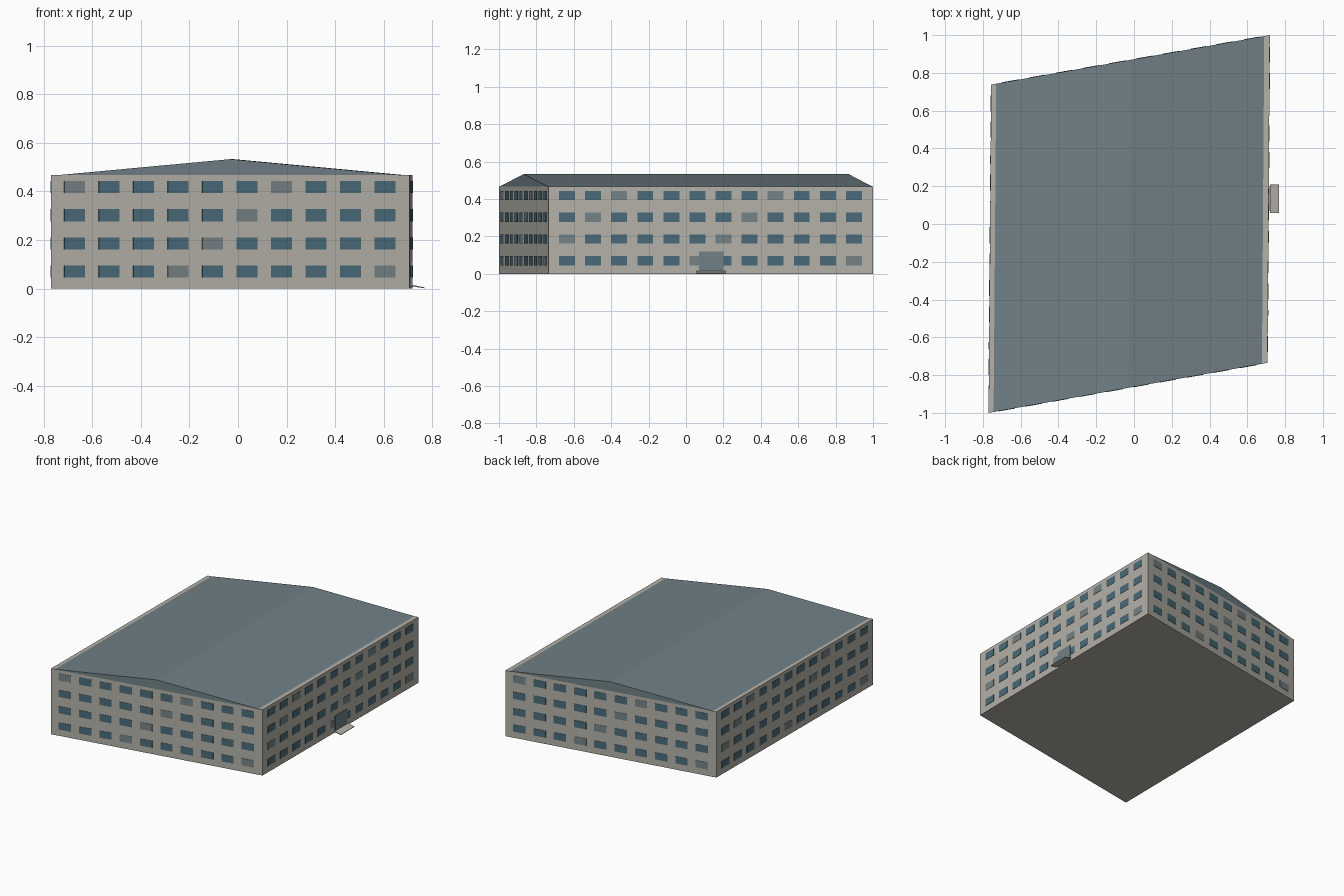
import bpy
from mathutils import Vector

if "Cube" in bpy.data.objects:
    bpy.data.objects.remove(bpy.data.objects["Cube"], do_unlink=True)


def material(name, r, g, b):
    """Flat colour given as 0-255 sRGB, stored as linear."""
    rgba = [((c / 255 + 0.055) / 1.055) ** 2.4 for c in (r, g, b)] + [1]
    mat = bpy.data.materials.new(name)
    mat.use_nodes = True
    mat.diffuse_color = rgba
    mat.node_tree.nodes["Principled BSDF"].inputs["Base Color"].default_value = rgba
    return mat


WALL = material("warm grey render", 180, 177, 168)
ROOF = material("slate blue roof", 112, 128, 134)
GLASS = material("blue glass", 74, 107, 121)
PALE_GLASS = material("pale glass", 117, 130, 134)


def mesh_object(name, verts, faces, mats, indices=None):
    mesh = bpy.data.meshes.new(name)
    mesh.from_pydata(verts, [], faces)
    for mat in mats:
        mesh.materials.append(mat)
    if indices:
        mesh.polygons.foreach_set("material_index", indices)
    mesh.update()
    obj = bpy.data.objects.new(name, mesh)
    bpy.context.collection.objects.link(obj)
    return obj


def prism_faces(n, start=0):
    """Faces joining ring start..start+n-1 to the ring after it, with caps."""
    a, b = range(start, start + n), range(start + n, start + 2 * n)
    sides = [(a[i], a[(i + 1) % n], b[(i + 1) % n], b[i]) for i in range(n)]
    return sides + [tuple(reversed(a)), tuple(b)]


def wall_plate(p, q, t0, t1, z0, z1, proud):
    """Two matching rings for a thin plate on the wall from p to q."""
    out = Vector((q.y - p.y, p.x - q.x, 0)).normalized() * proud
    ring = [p.lerp(q, t) + Vector((0, 0, z))
            for t, z in ((t0, z0), (t1, z0), (t1, z1), (t0, z1))]
    return ring + [v + out for v in ring]


EAVE, RIDGE = 0.467, 0.533
UP = Vector((0, 0, EAVE))

# Skewed four-sided body, corners anticlockwise from front left
corners = [Vector(c) for c in ((-0.77, -1, 0), (0.707, -0.735, 0),
                               (0.719, 1, 0), (-0.756, 0.738, 0))]
mesh_object("building_body", corners + [c + UP for c in corners],
            prism_faces(4), [WALL])

# Shallow gabled roof, set in slightly from the long walls
a, b, c, d = corners
rise = Vector((0, 0, RIDGE))
rings = []
for left, right in ((a, b), (d, c)):
    rings += [left.lerp(right, 0.018) + UP, left.lerp(right, 0.98) + UP,
              left.lerp(right, 0.5) + rise]
mesh_object("gabled_roof", rings, prism_faces(3), [ROOF])

# Windows: four floors on each wall, with a diagonal run of pale panes
walls = [("front", a, b, 10, 0.066, 0.931, 0.029, 3),
         ("left", b, c, 12, 0.057, 0.941, 0.0245, 5),
         ("back", c, d, 10, 0.066, 0.931, 0.029, 3),
         ("right", d, a, 12, 0.057, 0.941, 0.0245, 5)]
for side, p, q, columns, first, last, half, shift in walls:
    verts, faces, indices = [], [], []
    for row in range(4):
        z = 0.07 + row * 0.116
        for col in range(columns):
            t = first + (last - first) * col / (columns - 1)
            new_faces = prism_faces(4, len(verts))
            verts += wall_plate(p, q, t - half, t + half, z - 0.025, z + 0.025, 0.002)
            faces += new_faces
            indices += [int((col - row) % 6 == shift)] * len(new_faces)
    mesh_object(side + "_windows", verts, faces, [GLASS, PALE_GLASS], indices)

# Entrance door on the long wall
mesh_object("entrance_door", wall_plate(b, c, 0.463, 0.539, 0.008, 0.118, 0.005),
            prism_faces(4), [ROOF])

# Thin sloping ramp in front of the door
profile = ((0.719, 0.009), (0.768, 0.001), (0.768, 0.005), (0.719, 0.015))
mesh_object("door_ramp", [(x, y, z) for y in (0.21, 0.057) for x, z in reversed(profile)],
            [tuple(reversed(f)) for f in prism_faces(4)], [WALL])

# Make every surface face outward
import bmesh
for obj in bpy.context.collection.objects:
    if obj.type == "MESH":
        bm = bmesh.new()
        bm.from_mesh(obj.data)
        bmesh.ops.recalc_face_normals(bm, faces=bm.faces)
        bm.to_mesh(obj.data)
        bm.free()
